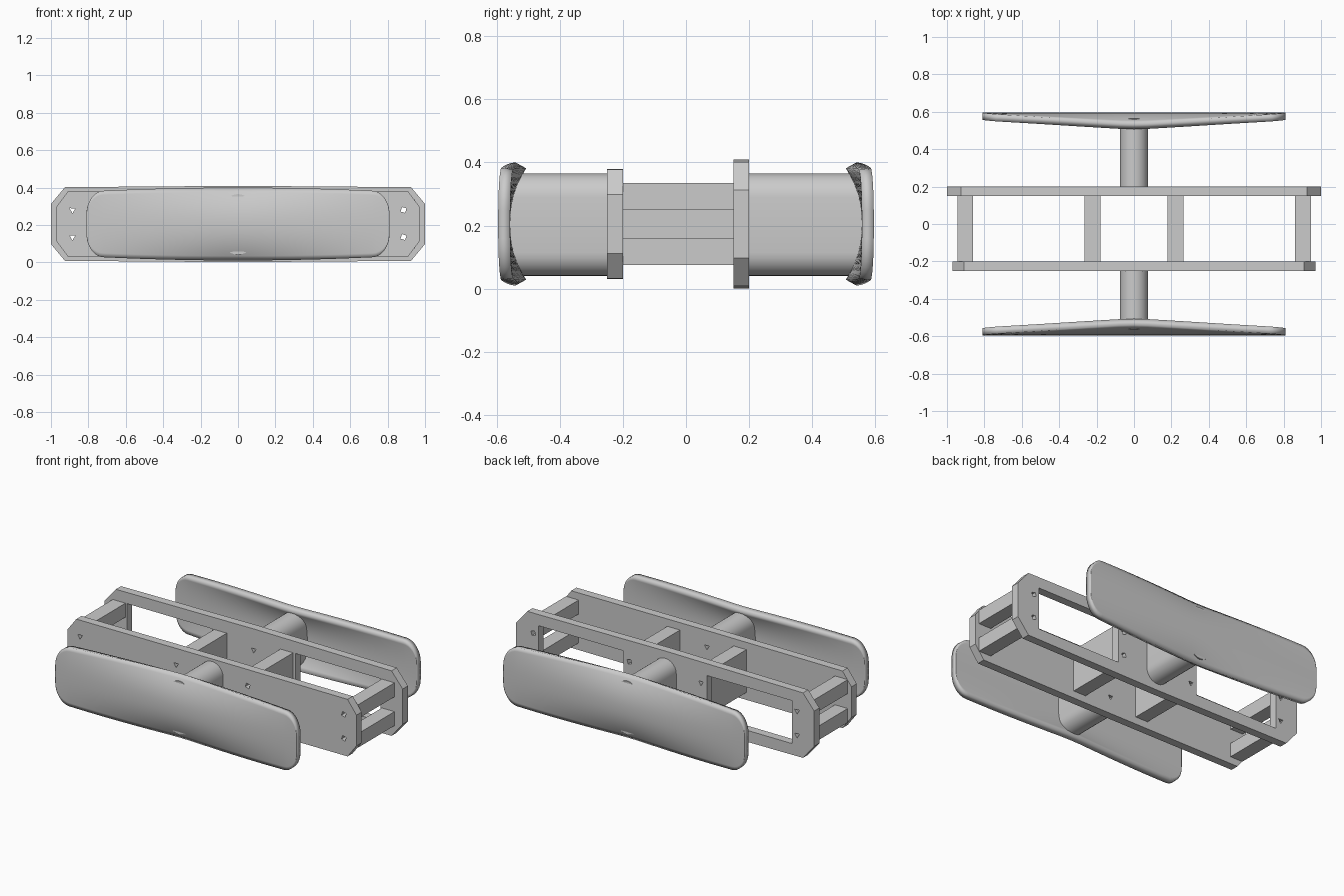
import bpy
import math

cube = bpy.data.objects.get("Cube")
if cube:
    bpy.data.objects.remove(cube)

GREY = 0.6
MID = 0.205  # height of the model's centre line

mat = bpy.data.materials.new("plain_grey")
mat.use_nodes = True
mat.diffuse_color = (GREY, GREY, GREY, 1)
mat.node_tree.nodes["Principled BSDF"].inputs["Base Color"].default_value = (GREY, GREY, GREY, 1)


def add_mesh(name, mesh, smooth=False):
    obj = bpy.data.objects.new(name, mesh)
    bpy.context.collection.objects.link(obj)
    mesh.materials.clear()
    mesh.materials.append(mat)
    if smooth:
        bpy.ops.object.select_all(action='DESELECT')
        obj.select_set(True)
        bpy.context.view_layer.objects.active = obj
        bpy.ops.object.shade_smooth_by_angle(angle=math.radians(35))
    return obj


def slab(name, y0, y1, outlines, smooth=False):
    """Extrude an (x, z) outline, with any holes, from y0 to y1."""
    curve = bpy.data.curves.new(name + "_profile", 'CURVE')
    curve.dimensions = '2D'
    curve.fill_mode = 'BOTH'
    curve.extrude = (y1 - y0) / 2
    for pts in outlines:
        spline = curve.splines.new('POLY')
        spline.points.add(len(pts) - 1)
        for p, (x, z) in zip(spline.points, pts):
            p.co = (x, z, 0, 1)
        spline.use_cyclic_u = True
        spline.use_smooth = False
    temp = bpy.data.objects.new(name + "_profile", curve)
    bpy.context.collection.objects.link(temp)
    bpy.context.view_layer.update()
    graph = bpy.context.evaluated_depsgraph_get()
    mesh = bpy.data.meshes.new_from_object(temp.evaluated_get(graph))
    bpy.data.objects.remove(temp)
    for v in mesh.vertices:
        x, z, d = v.co
        v.co = (x, (y0 + y1) / 2 - d, z)
    mesh.name = name
    return add_mesh(name, mesh, smooth)


def rect(x0, x1, z0, z1):
    return [(x0, z0), (x1, z0), (x1, z1), (x0, z1)]


def chamfered(w, h, cx, cz, crown):
    """Long plate outline with cut corners and a slight crown in the middle."""
    right = [(0, -h - crown), (w - cx, -h), (w, -h + cz),
             (w, h - cz), (w - cx, h), (0, h + crown)]
    left = [(-x, z) for x, z in right[-2:0:-1]]
    return [(x, MID + z) for x, z in right + left]


def hole(x, z, sides=3, r=0.018):
    return [(x + r * math.cos(2 * math.pi * i / sides + 0.5),
             z + r * math.sin(2 * math.pi * i / sides + 0.5)) for i in range(sides)]


HOLE_Z = (0.135, 0.28)
plate_holes = [hole(x, z, 4 if x > 0 else 3) for x in (-0.885, -0.24, 0, 0.24, 0.885) for z in HOLE_Z]

# Main plates: a solid front one and a larger rear one with two windows
slab("front_plate", -0.25, -0.2, [chamfered(0.97, 0.173, 0.06, 0.08, 0.002)] + plate_holes)
windows = [rect(0.28, 0.85, 0.075, 0.335), rect(-0.85, -0.28, 0.075, 0.335)]
slab("rear_plate", 0.15, 0.2, [chamfered(1.0, 0.197, 0.075, 0.09, 0.007)] + windows + plate_holes)

# Spacers between the plates
for side, s in (("left", 1), ("right", -1)):
    x0, x1 = sorted((s * 0.18, s * 0.265))
    slab(side + "_inner_spacer", -0.2, 0.15, [rect(x0, x1, 0.075, 0.335)])
    x0, x1 = sorted((s * 0.86, s * 0.945))
    for level, z in zip(("lower", "upper"), HOLE_Z):
        z0, z1 = (0.075, 0.16) if level == "lower" else (0.25, 0.335)
        slab(f"{side}_{level}_end_spacer", -0.2, 0.15,
             [rect(x0, x1, z0, z1), hole(s * 0.885, z, 4 if s > 0 else 3)])

# Oblong stems carrying the pads
R = 0.075
arc = [math.pi * i / 12 for i in range(13)]
oblong = ([(R * math.cos(a), 0.365 - R + R * math.sin(a)) for a in arc] +
          [(-R * math.cos(a), 0.04 + R - R * math.sin(a)) for a in arc])
slab("front_stem", -0.565, -0.25, [oblong], True)
slab("rear_stem", 0.2, 0.565, [oblong], True)

# Curved shell pads with rounded corners
W, CORNER, CORNER_H = 0.81, 0.09, 0.12
angles = [math.pi / 2 * i / 8 for i in range(9)]
half = [(W - CORNER) * i / 10 for i in range(10)] + [W - CORNER + CORNER * math.sin(a) for a in angles]
columns = [-x for x in half[:0:-1]] + half
ROWS = 16


def half_height(x):
    flat = 0.195 - 0.022 * (abs(x) / W) ** 2
    c = max(0, (abs(x) - W + CORNER) / CORNER)
    return flat - CORNER_H * (1 - math.sqrt(max(0, 1 - c * c)))


def pad(name, s):
    verts, faces = [], []
    for x in columns:
        bend = 0.006 + 0.052 * (1 - max(abs(x), 0.04) / W)
        for j in range(ROWS + 1):
            t = 2 * j / ROWS - 1
            z = half_height(x) * t
            verts.append((x, s * (0.595 - bend * abs(z / 0.195) ** 2.2), MID + z))
    n = ROWS + 1
    for i in range(len(columns) - 1):
        for j in range(ROWS):
            f = (i * n + j, i * n + n + j, i * n + n + j + 1, i * n + j + 1)
            faces.append(f if s < 0 else f[::-1])
    mesh = bpy.data.meshes.new(name)
    mesh.from_pydata(verts, [], faces)
    obj = add_mesh(name, mesh, True)
    shell = obj.modifiers.new("shell", 'SOLIDIFY')
    shell.thickness = 0.038
    shell.offset = -1
    # Thickness comes before the shading so the rim stays sharp
    while obj.modifiers.find("shell") > 0:
        obj.modifiers.move(obj.modifiers.find("shell"), 0)
    for e in mesh.edges:
        e.use_edge_sharp = False


pad("front_pad", -1)
pad("rear_pad", 1)
